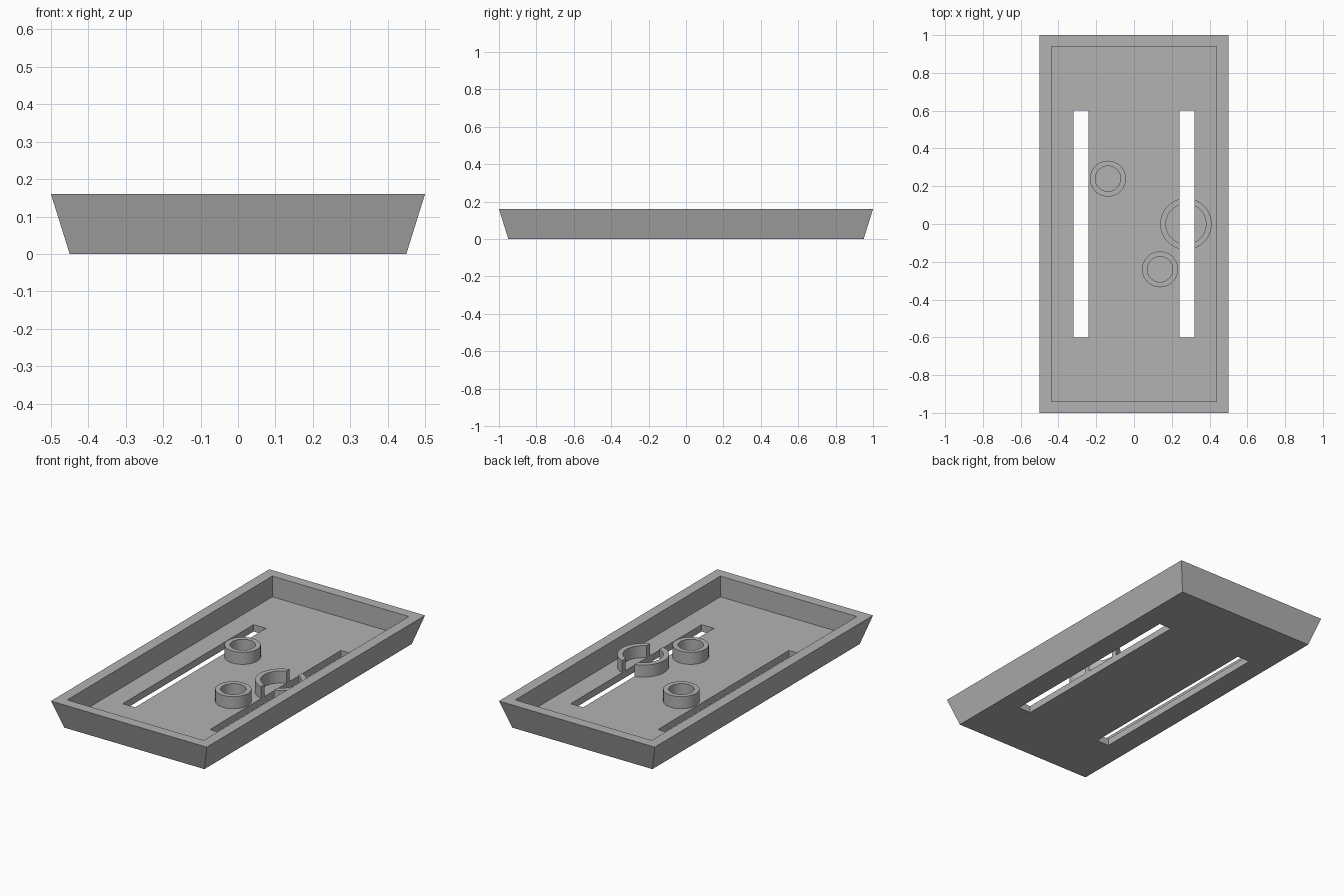
import bpy
import bmesh
from mathutils import Matrix

if "Cube" in bpy.data.objects:
    bpy.data.objects.remove(bpy.data.objects["Cube"], do_unlink=True)

HEIGHT, FLOOR, RING_TOP = 0.16, 0.04, 0.11
SLOT_X, SLOT_W, SLOT_L = 0.28, 0.08, 1.2

grey = bpy.data.materials.new("plain grey")
grey.use_nodes = True
grey.diffuse_color = (0.45, 0.45, 0.45, 1)
grey.node_tree.nodes["Principled BSDF"].inputs["Base Color"].default_value = grey.diffuse_color


def finish(name, bm):
    mesh = bpy.data.meshes.new(name)
    bm.normal_update()
    bm.to_mesh(mesh)
    bm.free()
    mesh.materials.append(grey)
    obj = bpy.data.objects.new(name, mesh)
    bpy.context.collection.objects.link(obj)
    return obj


def box(name, size, z0, z1, x=0):
    bm = bmesh.new()
    place = Matrix.Translation((x, 0, (z0 + z1) / 2)) @ Matrix.Diagonal((*size, z1 - z0, 1))
    bmesh.ops.create_cube(bm, size=1, matrix=place)
    return finish(name, bm)


def ring(name, x, y, outer, inner, segments=64):
    # Spin a rectangular wall section around the ring's axis
    bm = bmesh.new()
    section = [(inner, FLOOR), (outer, FLOOR), (outer, RING_TOP), (inner, RING_TOP)]
    verts = [bm.verts.new((x + r, y, z)) for r, z in section]
    edges = [bm.edges.new((verts[i], verts[(i + 1) % 4])) for i in range(4)]
    bmesh.ops.spin(bm, geom=verts + edges, cent=(x, y, 0), axis=(0, 0, 1),
                   angle=6.283185307, steps=segments)
    bmesh.ops.remove_doubles(bm, verts=bm.verts, dist=0.0001)
    bmesh.ops.recalc_face_normals(bm, faces=bm.faces)
    return finish(name, bm)


def select_only(obj):
    bpy.ops.object.select_all(action="DESELECT")
    obj.select_set(True)
    bpy.context.view_layer.objects.active = obj


def cut(obj, cutter):
    select_only(obj)
    mod = obj.modifiers.new("cut", "BOOLEAN")
    mod.operation = "DIFFERENCE"
    mod.solver = "EXACT"
    mod.object = cutter
    bpy.ops.object.modifier_apply(modifier=mod.name)


# Tray body, with sides that slope in towards the base
tray = box("tray", (1, 2), 0, HEIGHT)
for v in tray.data.vertices:
    if v.co.z < HEIGHT / 2:
        v.co.x *= 0.9
        v.co.y *= 0.95

# Upright posts on the tray floor
rings = [ring("back_ring", -0.138, 0.24, 0.095, 0.067),
         ring("front_ring", 0.138, -0.24, 0.095, 0.067),
         ring("split_ring", 0.275, 0, 0.136, 0.106)]

# Recess and the two long slots, one of which also splits the large ring
recess = box("recess_cutter", (0.876, 1.88), FLOOR, HEIGHT + 0.1)
slots = [box("slot_cutter", (SLOT_W, SLOT_L), -0.1, 0.3, side * SLOT_X) for side in (-1, 1)]
for cutter in [recess] + slots:
    cut(tray, cutter)
cut(rings[2], slots[1])
for cutter in [recess] + slots:
    bpy.data.objects.remove(cutter, do_unlink=True)

# Smooth round walls, sharp rims
for obj in rings:
    select_only(obj)
    bpy.ops.object.shade_smooth_by_angle(angle=0.6)
